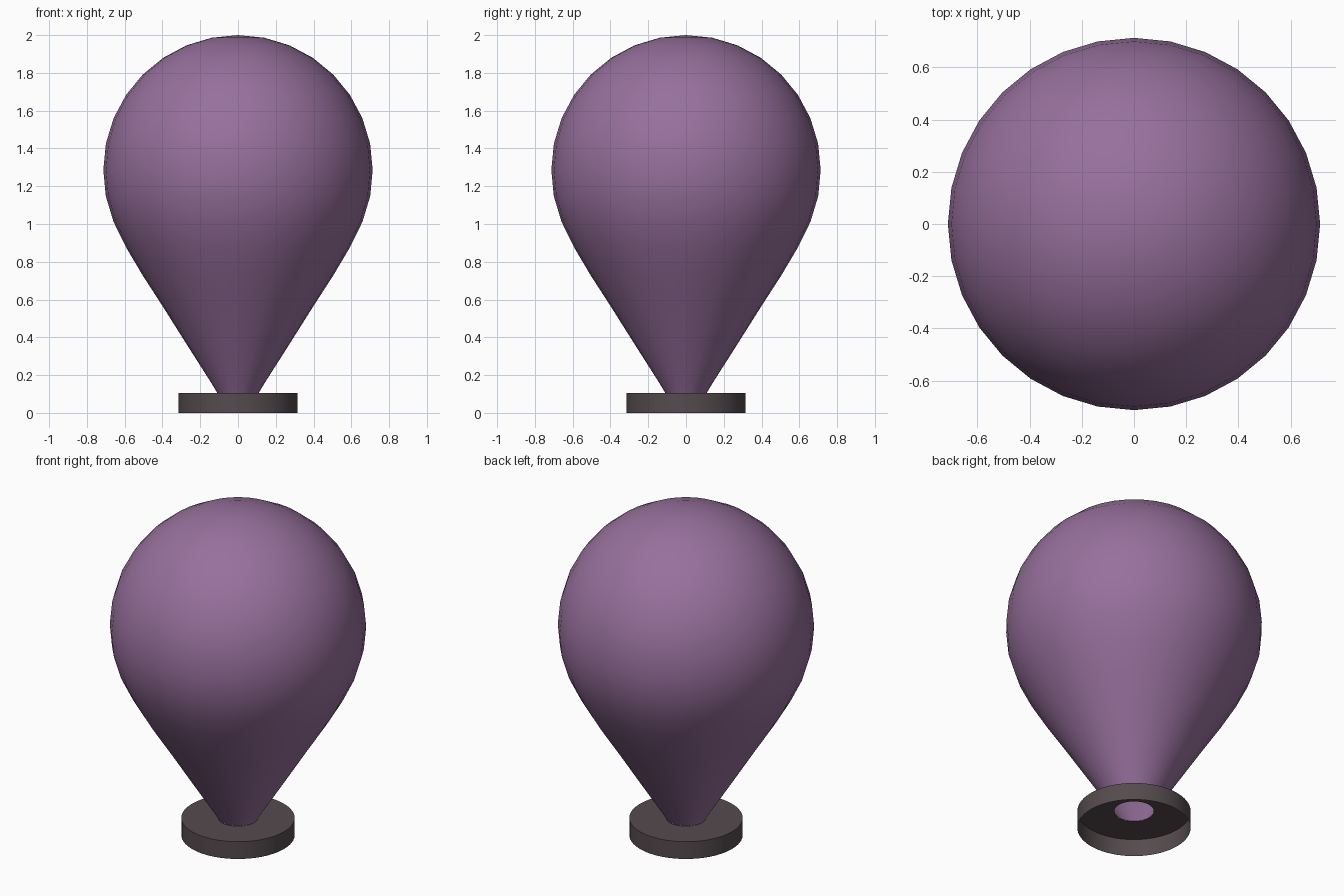
import bpy
import bmesh
from math import sin, cos, pi, radians

if "Cube" in bpy.data.objects:
    bpy.data.objects.remove(bpy.data.objects["Cube"])


def material(name, colour):
    mat = bpy.data.materials.new(name)
    mat.use_nodes = True
    mat.diffuse_color = colour
    mat.node_tree.nodes["Principled BSDF"].inputs["Base Color"].default_value = colour
    return mat


def lathe(name, profile, sides, mat):
    """Turn (radius, height) points, listed from bottom to top, around z."""
    bm = bmesh.new()
    rings = []
    for r, z in profile:
        count = sides if r > 0 else 1
        rings.append([bm.verts.new((r * cos(2 * pi * i / sides), r * sin(2 * pi * i / sides), z))
                      for i in range(count)])
    for low, high in zip(rings, rings[1:]):
        for i in range(sides):
            j = (i + 1) % sides
            if len(high) == 1:
                bm.faces.new((low[i], low[j], high[0]))
            else:
                bm.faces.new((low[i], low[j], high[j], high[i]))
    mesh = bpy.data.meshes.new(name)
    bm.to_mesh(mesh)
    bm.free()
    mesh.materials.append(mat)
    obj = bpy.data.objects.new(name, mesh)
    bpy.context.collection.objects.link(obj)
    bpy.ops.object.select_all(action="DESELECT")
    obj.select_set(True)
    bpy.context.view_layer.objects.active = obj
    bpy.ops.object.shade_smooth_by_angle(angle=radians(40))
    return obj


purple = material("muted purple", (0.31, 0.162, 0.335, 1))
charcoal = material("warm charcoal", (0.09, 0.07, 0.074, 1))

RADIUS, CENTRE, RIM = 0.713, 1.287, 0.106

# Bulb: tapering neck, open at the bottom, below a round dome
neck = [(0.11, RIM), (0.139, 0.155), (0.273, 0.365), (0.396, 0.56),
        (0.504, 0.727), (0.593, 0.877), (0.659, 1.012), (0.70, 1.148)]
dome = [(RADIUS * cos(i * pi / 16), CENTRE + RADIUS * sin(i * pi / 16)) for i in range(8)]
lathe("bulb", neck + dome + [(0, 2)], 32, purple)

# Base: thin cap, hollow underneath, with a hole at the neck
lathe("base_cap", [(0.315, 0), (0.315, RIM), (0.11, RIM)], 64, charcoal)
